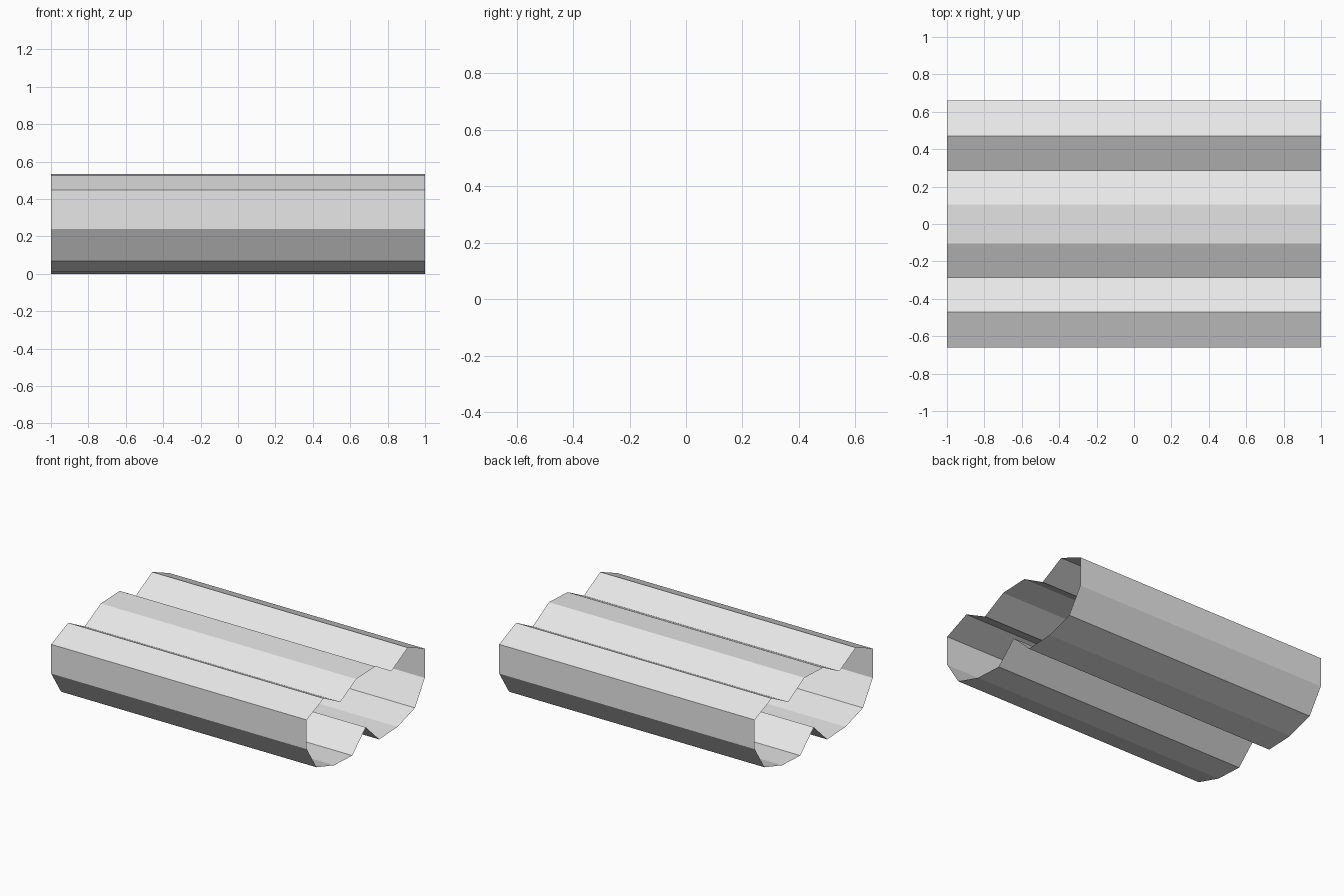
import bpy
import bmesh

HALF_LENGTH = 1.0

cube = bpy.data.objects.get("Cube")
if cube:
    bpy.data.objects.remove(cube, do_unlink=True)

# Plain grey finish
grey = bpy.data.materials.new("light_grey")
grey.use_nodes = True
colour = (0.8, 0.8, 0.8, 1)
grey.diffuse_color = colour
grey.node_tree.nodes["Principled BSDF"].inputs["Base Color"].default_value = colour

# Back half of the cross-section (y, z), from the bottom notch to the top ridge
half = [(0.15, 0.0), (0.355, 0.01), (0.55, 0.07), (0.66, 0.24), (0.66, 0.447),
        (0.47, 0.527), (0.286, 0.43), (0.105, 0.533)]
front = [(-y, z) for y, z in reversed(half)]
front[0] = (-0.105, 0.524)  # the central ridge slopes down slightly to the front
profile = [(0, 0.143)] + half + front

# Fluted shell: the closed outline swept along x, open at both ends
bm = bmesh.new()
outline = [bm.verts.new((-HALF_LENGTH, y, z)) for y, z in profile]
edges = [bm.edges.new((a, b)) for a, b in zip(outline, outline[1:] + outline[:1])]
swept = bmesh.ops.extrude_edge_only(bm, edges=edges)["geom"]
ends = [v for v in swept if isinstance(v, bmesh.types.BMVert)]
bmesh.ops.translate(bm, verts=ends, vec=(2 * HALF_LENGTH, 0, 0))

# Face the side walls outwards
bm.normal_update()
wall = max(bm.faces, key=lambda f: f.calc_center_median().y)
if wall.normal.y < 0:
    bmesh.ops.reverse_faces(bm, faces=bm.faces[:])

mesh = bpy.data.meshes.new("fluted_shell")
bm.to_mesh(mesh)
bm.free()
mesh.materials.append(grey)
shell = bpy.data.objects.new("fluted_shell", mesh)
bpy.context.scene.collection.objects.link(shell)
